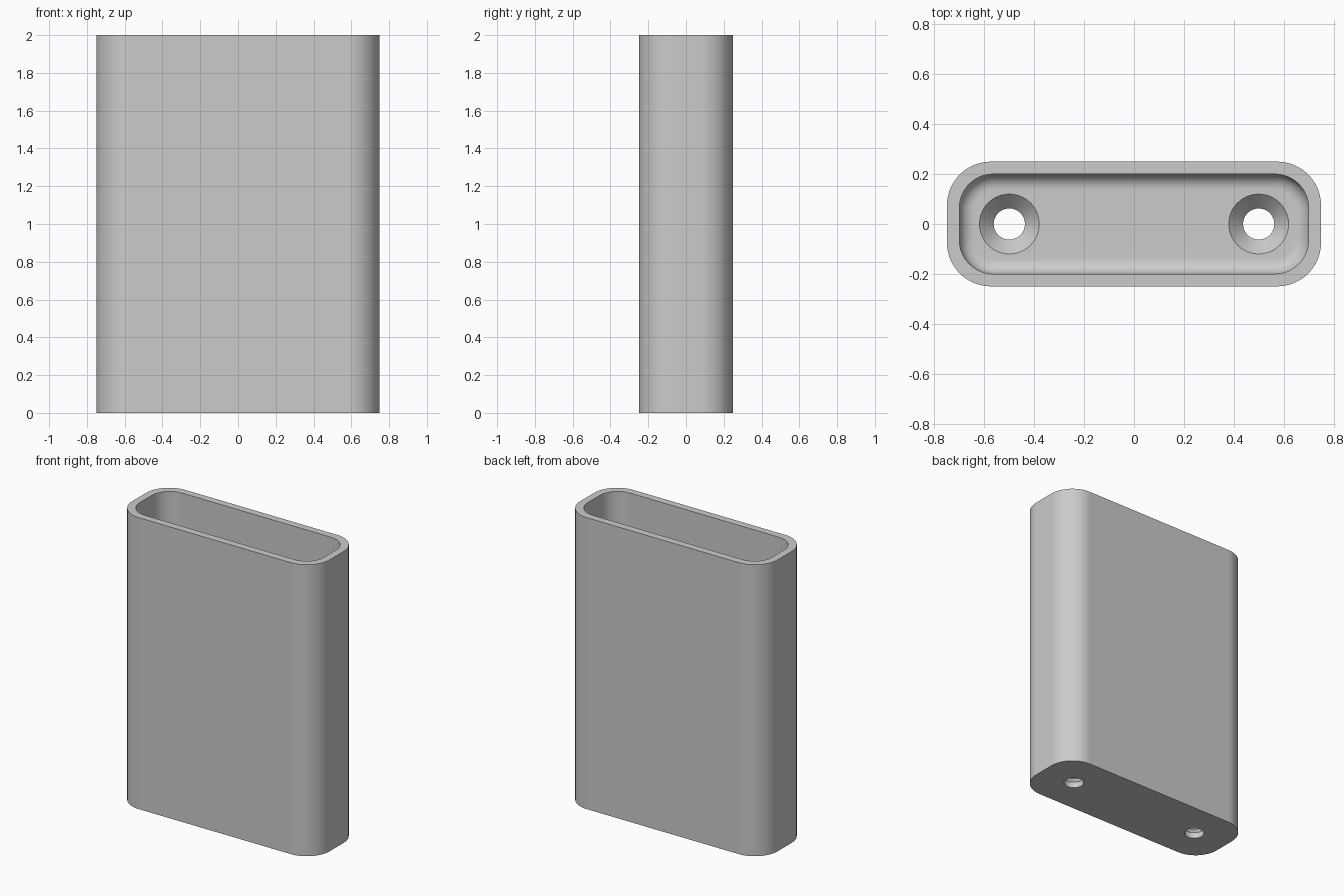
import bpy, bmesh
from math import sin, cos, pi

cube = bpy.data.objects.get("Cube")
if cube:
    bpy.data.objects.remove(cube, do_unlink=True)

HEIGHT, WALL, FLOOR, FILLET = 2.0, 0.05, 0.10, 0.06
HALF_X, HALF_Y, CORNER = 0.75, 0.25, 0.175
HOLE_X, HOLE_R, SINK_R, SINK_DEPTH = 0.5, 0.0625, 0.12, 0.06
STEPS, HOLE_SIDES, FILLET_STEPS = 12, 48, 8

bm = bmesh.new()


def close_loop(verts):
    edges = [bm.edges.new((a, b)) for a, b in zip(verts, verts[1:] + verts[:1])]
    return verts, edges


def rounded_ring(inset, z, corner):
    """Rounded rectangle loop, inset from the outer wall."""
    hx, hy = HALF_X - inset, HALF_Y - inset
    verts = []
    for i, (sx, sy) in enumerate(((1, 1), (-1, 1), (-1, -1), (1, -1))):
        for k in range(STEPS + 1):
            a = (i + k / STEPS) * pi / 2
            verts.append(bm.verts.new((sx * (hx - corner) + corner * cos(a),
                                       sy * (hy - corner) + corner * sin(a), z)))
    return close_loop(verts)


def circle_ring(x, r, z):
    angles = [2 * pi * k / HOLE_SIDES for k in range(HOLE_SIDES)]
    return close_loop([bm.verts.new((x + r * cos(a), r * sin(a), z)) for a in angles])


def skin(rings):
    """Join successive loops with quads."""
    for (lo, _), (hi, _) in zip(rings, rings[1:]):
        for i in range(len(lo)):
            j = (i + 1) % len(lo)
            bm.faces.new((lo[i], lo[j], hi[j], hi[i]))


def fill(loops):
    """Flat face bounded by an outer loop and pierced by the others."""
    bmesh.ops.triangle_fill(bm, use_beauty=True, use_dissolve=False,
                            edges=[e for _, edges in loops for e in edges])


# Outer wall, rim, inner wall and the rounded edge of the cavity floor
inner_corner = CORNER - WALL + 0.01
shell = [rounded_ring(0, 0, CORNER), rounded_ring(0, HEIGHT, CORNER),
         rounded_ring(WALL, HEIGHT, inner_corner)]
for k in range(FILLET_STEPS + 1):
    a = k / FILLET_STEPS * pi / 2
    step = FILLET * (1 - cos(a))
    shell.append(rounded_ring(WALL + step, FLOOR + FILLET * (1 - sin(a)),
                              inner_corner - step))
skin(shell)

# Countersunk screw holes
holes = []
for x in (-HOLE_X, HOLE_X):
    hole = [circle_ring(x, HOLE_R, 0), circle_ring(x, HOLE_R, FLOOR - SINK_DEPTH),
            circle_ring(x, SINK_R, FLOOR)]
    skin(hole)
    holes.append(hole)

# Underside and cavity floor around the holes
fill([shell[0]] + [h[0] for h in holes])
fill([shell[-1]] + [h[-1] for h in holes])
bmesh.ops.recalc_face_normals(bm, faces=bm.faces[:])

mesh = bpy.data.meshes.new("holder_body")
bm.to_mesh(mesh)
bm.free()
body = bpy.data.objects.new("holder_body", mesh)
bpy.context.collection.objects.link(body)

# Plain grey material
grey = bpy.data.materials.new("light_grey")
grey.use_nodes = True
colour = (0.6, 0.6, 0.6, 1)
grey.diffuse_color = colour
grey.node_tree.nodes["Principled BSDF"].inputs["Base Color"].default_value = colour
mesh.materials.append(grey)

# Smooth curves with crisp rims
bpy.ops.object.select_all(action='DESELECT')
body.select_set(True)
bpy.context.view_layer.objects.active = body
bpy.ops.object.shade_smooth_by_angle(angle=pi / 6)
weighted = body.modifiers.new("weighted_normals", 'WEIGHTED_NORMAL')
weighted.keep_sharp = True
